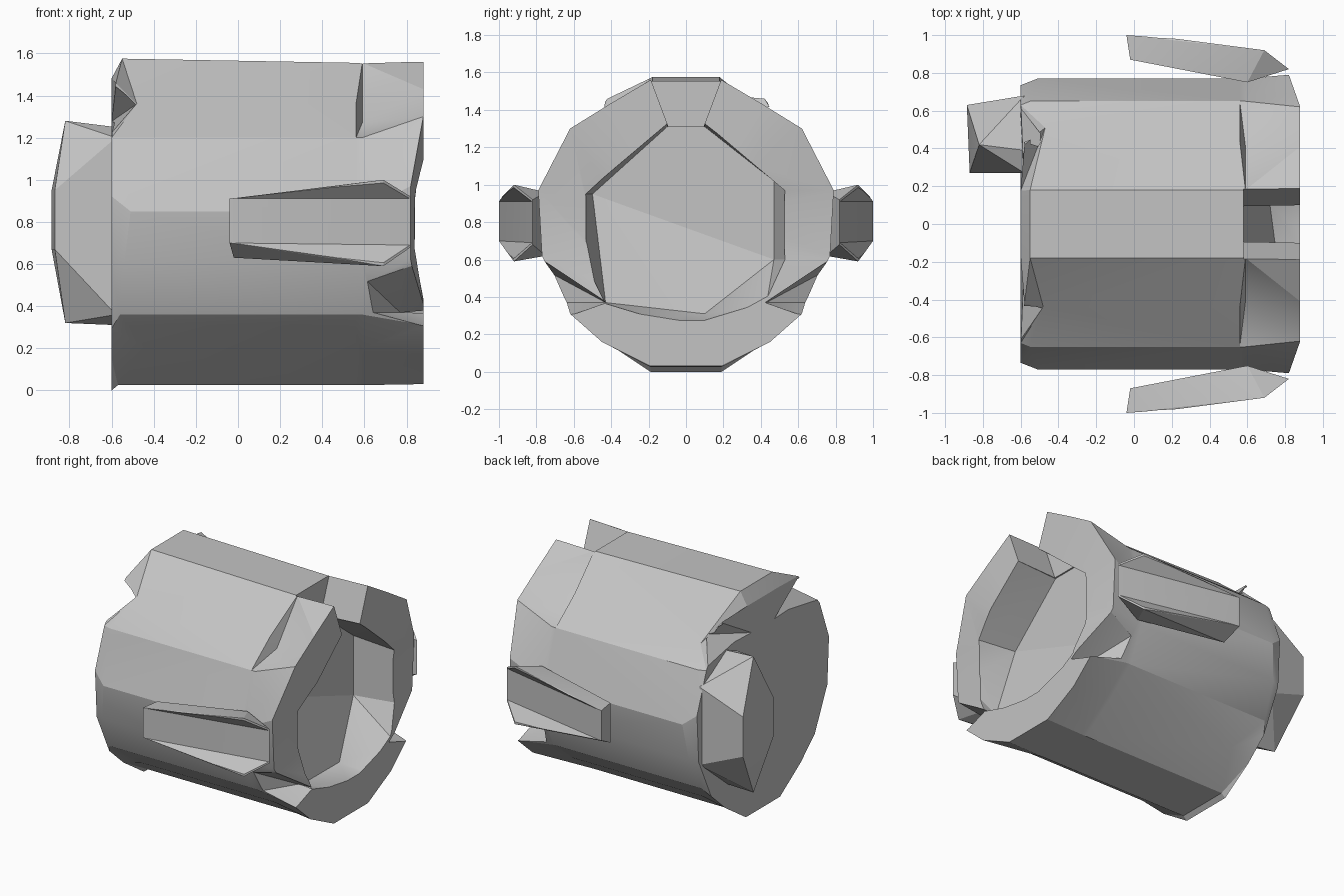
import bpy, bmesh
from math import radians

if "Cube" in bpy.data.objects:
    bpy.data.objects.remove(bpy.data.objects["Cube"])

grey = bpy.data.materials.new("light_grey")
grey.use_nodes = True
grey.diffuse_color = (0.55, 0.55, 0.55, 1)
grey.node_tree.nodes["Principled BSDF"].inputs["Base Color"].default_value = (0.55, 0.55, 0.55, 1)


def finish(name, bm):
    bmesh.ops.recalc_face_normals(bm, faces=bm.faces)
    mesh = bpy.data.meshes.new(name)
    bm.to_mesh(mesh)
    bm.free()
    mesh.materials.append(grey)
    obj = bpy.data.objects.new(name, mesh)
    bpy.context.collection.objects.link(obj)
    return obj


def hull(name, points):
    bm = bmesh.new()
    for p in points:
        bm.verts.new(p)
    out = bmesh.ops.convex_hull(bm, input=bm.verts)
    bmesh.ops.delete(bm, geom=list({v for v in out["geom_interior"] + out["geom_unused"]
                                    if isinstance(v, bmesh.types.BMVert)}), context="VERTS")
    return finish(name, bm)


def activate(obj):
    bpy.ops.object.select_all(action="DESELECT")
    obj.select_set(True)
    bpy.context.view_layer.objects.active = obj


def cut(target, cutter):
    mod = target.modifiers.new("cut", "BOOLEAN")
    mod.operation = "DIFFERENCE"
    mod.solver = "EXACT"
    mod.object = cutter
    activate(target)
    bpy.ops.object.modifier_apply(modifier=mod.name)
    bpy.data.objects.remove(cutter)


# Barrel: half outlines mirrored in y, lofted along x; round at the ends, flatter between
round_half = [(.19, 1.56), (.41, 1.43), (.62, 1.3), (.79, .97), (.77, .62),
              (.62, .31), (.45, .16), (.19, .03)]
body_half = [(.18, 1.555), (.44, 1.36), (.65, 1.2), (.77, .85), (.74, .6),
             (.63, .36), (.44, .2), (.19, .025)]
shoulder_x = [-.55, -.48, -.55, -.51, -.54, -.56, -.44, -.57]

back = [(-.6, y * .93, z * .95) for y, z in round_half]
back[1], back[2], back[-1] = (-.58, .42, 1.46), (-.6, .63, 1.2), (-.6, .19, 0)
shoulder = [(x, y, z) for x, (y, z) in zip(shoulder_x, body_half)]
shoulder[0] = (-.55, .18, 1.575)
step = [(.56, y, z) for y, z in body_half]
dent = [(.59, y, z) for y, z in body_half]
dent[1] = (.59, .41, 1.27)
rim = [(.82 if y > .7 else .88, y, z) for y, z in round_half]

bm = bmesh.new()
rings = []
for half in (back, shoulder, step, dent, rim):
    loop = half + [(x, -y, z) for x, y, z in reversed(half)]
    rings.append([bm.verts.new(p) for p in loop])
rings[1][1].co = (-.47, .51, 1.31)
n = len(rings[0])
for a, b in zip(rings, rings[1:]):
    for i in range(n):
        j = (i + 1) % n
        bm.faces.new((a[i], a[j], b[j], b[i]))
for ring, x in ((rings[0], -.6), (rings[-1], .88)):
    hub = bm.verts.new((x, 0, .78))
    for i in range(n):
        bm.faces.new((ring[i], ring[(i + 1) % n], hub))
bmesh.ops.triangulate(bm, faces=[f for f in bm.faces if len(f.verts) > 3])
barrel = finish("barrel", bm)

# Recess in the open end, with a floor that climbs towards one lower corner
mouth = [(.1, 1.33), (.55, .95), (.55, .6), (.43, .36), (.1, .26)]
floor = [(.57, -.1, 1.31), (.57, .1, 1.31), (.57, -.5, .95), (.57, .47, 1.02),
         (.57, .47, .6), (.79, -.43, .37), (.72, .1, .31)]
cut(barrel, hull("recess_cutter", floor + [(.95, s * y, z) for y, z in mouth for s in (1, -1)]))

# Upper slot, and V-shaped nicks on both sides: low on the open rim, high on the closed end
cut(barrel, hull("slot_cutter", [(x, s * y, z) for x in (.58, 1) for s in (1, -1)
                                 for y, z in ((.09, 1.3), (.1, 1.33), (.24, 1.7))]))
rim_nick = [(.56, .77, .37), (.77, .43, .37), (.95, .42, .37), (.9, .62, .3), (.95, .6, .45),
            (.58, .765, .55), (.83, .8, .62), (.85, .95, .6), (.8, .95, .33)]
back_nick = [(-.48, .46, 1.36), (-.61, .1, 1.27), (-.62, .64, 1.2), (-.6, .4, 1.46),
             (-.7, .4, 1.3), (-.6, .6, 1.45)]
for nick in (rim_nick, back_nick):
    for s in (1, -1):
        cut(barrel, hull("nick_cutter", [(x, s * y, z) for x, y, z in nick]))

# Side arms: tapered bars with a groove sunk in the outer face
arm = [(-.04, 1, .7, .91), (.23, .98, .67, .94), (.69, .92, .59, 1), (.82, .82, .68, .92),
       (-.02, .87, .63, .91), (.6, .75, .62, .96)]
groove = [(-.05, 1.005, .7, .91), (.83, .82, .69, .91), (.69, .925, .6, .99),
          (.2, 1.1, .7, .91), (.8, 1.1, .6, .99)]


def spans(rows, s):
    return [(x, s * y, z) for x, y, lo, hi in rows for z in (lo, hi)]


arms = []
for name, s in (("left_arm", 1), ("right_arm", -1)):
    bar = hull(name, spans(arm, s))
    cut(bar, hull("groove_cutter", spans(groove, s)))
    arms.append(bar)

# Faceted lug on the closed end
lug = [(-.87, .27, .67, .95), (-.885, .63, .67, .95), (-.82, .42, .32, 1.28),
       (-.58, .39, .31, 1.25), (-.58, .27, .36, 1.2), (-.58, .68, .55, 1.1)]
end_lug = hull("end_lug", spans(lug, 1))

for obj in (barrel, end_lug, *arms):
    activate(obj)
    bpy.ops.object.shade_smooth_by_angle(angle=radians(20))
